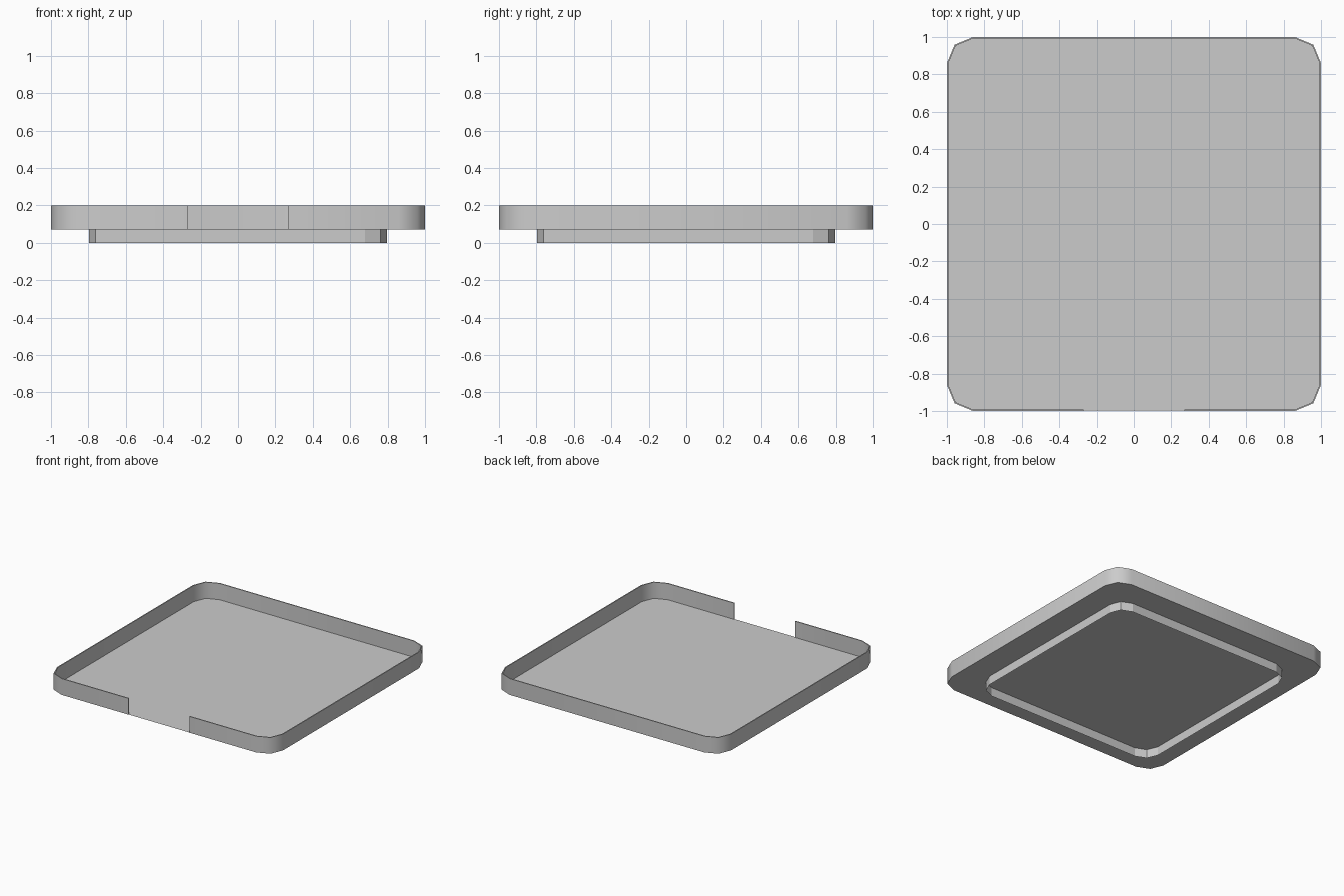
import bpy
import math

if "Cube" in bpy.data.objects:
    bpy.data.objects.remove(bpy.data.objects["Cube"])

FLOOR_Z, TOP_Z = 0.07, 0.20
GAP = 0.27          # half width of the front opening
SEGMENTS = 2        # facets per rounded corner


def outline(half, radius):
    """Rounded square, counter-clockwise, starting at the front right corner."""
    pts = []
    for k in range(4):
        a0 = math.radians(-90 + 90 * k)
        sx, sy = ((1, -1), (1, 1), (-1, 1), (-1, -1))[k]
        c = half - radius
        for i in range(SEGMENTS + 1):
            a = a0 + math.radians(90) * i / SEGMENTS
            pts.append((sx * c + radius * math.cos(a), sy * c + radius * math.sin(a)))
    return pts


def make(name, verts, faces):
    mesh = bpy.data.meshes.new(name)
    mesh.from_pydata(verts, [], faces)
    mesh.update()
    obj = bpy.data.objects.new(name, mesh)
    bpy.context.collection.objects.link(obj)
    return obj


# open foot ring under the tray, faceted corners, hollow from below
foot = outline(0.796, 0.118)
n = len(foot)
make("foot_ring",
     [(x, y, z) for z in (0, FLOOR_Z) for x, y in foot],
     [(i, (i + 1) % n, n + (i + 1) % n, n + i) for i in range(n)])

# thin tray floor
base = outline(0.998, 0.14)
make("tray_floor", [(x, y, FLOOR_Z) for x, y in base], [tuple(range(n))])


# thin rim wall running from one side of the front opening round to the other
def wall_path(half, radius):
    return [(GAP, -half)] + outline(half, radius) + [(-GAP, -half)]


verts = []
for (ox, oy), (ix, iy) in zip(wall_path(1.0, 0.14), wall_path(0.992, 0.132)):
    verts += [(ox, oy, FLOOR_Z), (ox, oy, TOP_Z), (ix, iy, TOP_Z), (ix, iy, FLOOR_Z)]
faces = [(0, 1, 2, 3), tuple(len(verts) - k for k in (1, 2, 3, 4))]
for s in range(0, len(verts) - 4, 4):
    for k in range(4):
        j = (k + 1) % 4
        faces.append((s + k, s + 4 + k, s + 4 + j, s + j))
wall = make("rim_wall", verts, faces)

# smooth round the wall corners, crisp top and end edges
bpy.context.view_layer.objects.active = wall
wall.select_set(True)
bpy.ops.object.shade_smooth_by_angle(angle=math.radians(60))
